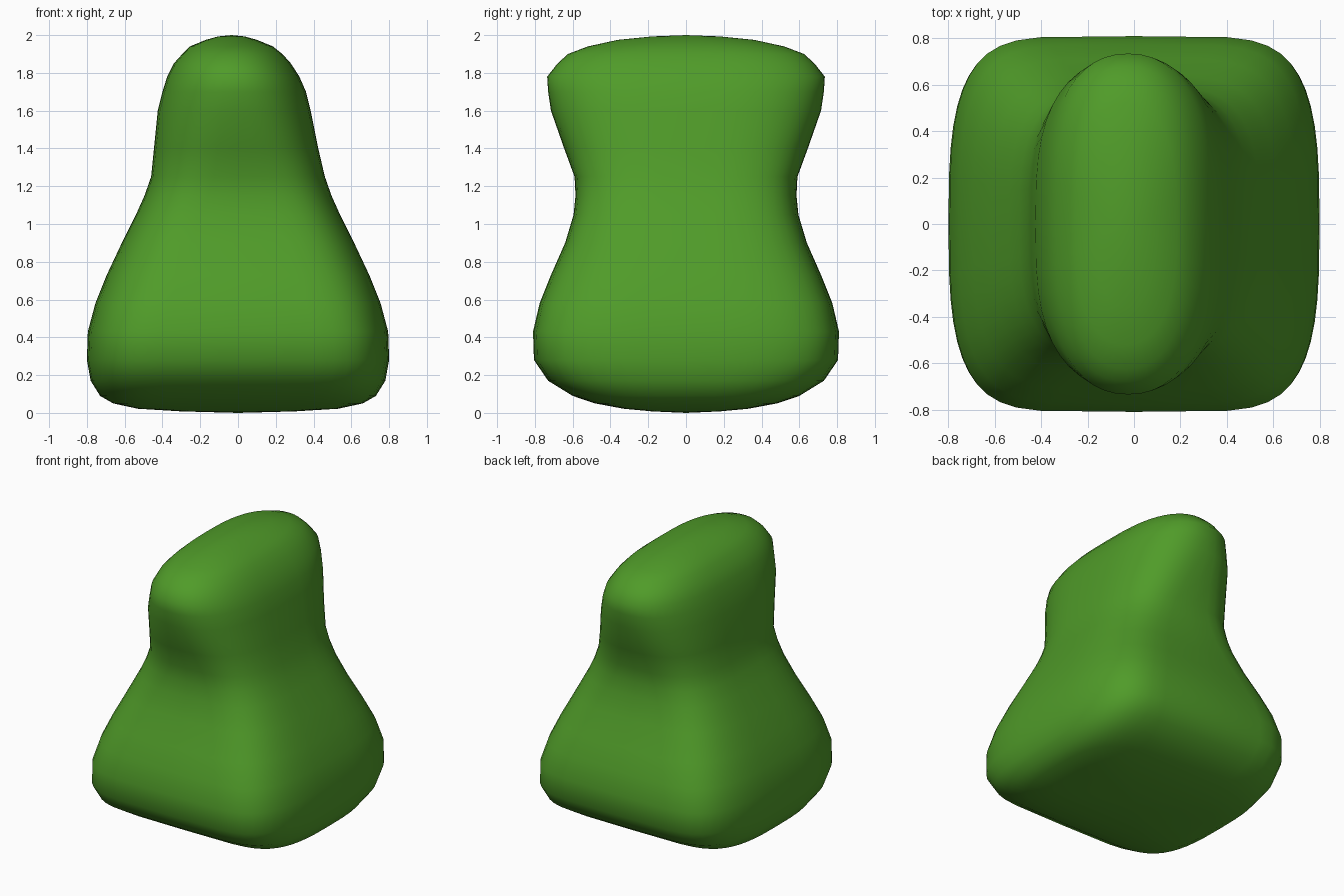
import bpy, bmesh, math

if "Cube" in bpy.data.objects:
    bpy.data.objects.remove(bpy.data.objects["Cube"])

# Level sections: height, half width x, half depth y, x exponent, y exponent, x shift
SECTIONS = [
    (0.008, 0.30, 0.18, 5, 2.5, 0),
    (0.022, 0.53, 0.33, 6, 2.8, 0),
    (0.05, 0.66, 0.48, 6, 3, 0),
    (0.09, 0.73, 0.60, 6, 3, 0),
    (0.17, 0.78, 0.73, 6, 3, 0),
    (0.28, 0.80, 0.805, 6, 3, 0),
    (0.43, 0.795, 0.81, 6, 3, 0),
    (0.58, 0.755, 0.775, 5.5, 3, 0),
    (0.73, 0.695, 0.715, 5, 3, 0),
    (0.90, 0.615, 0.64, 4.5, 3, 0),
    (1.05, 0.54, 0.595, 4, 3, 0),
    (1.15, 0.495, 0.585, 3.6, 3, 0),
    (1.25, 0.46, 0.59, 3.2, 3, 0),
    (1.40, 0.435, 0.645, 2.7, 3, -0.01),
    (1.60, 0.405, 0.715, 2.3, 3, -0.02),
    (1.70, 0.38, 0.73, 2.2, 3, -0.02),
    (1.78, 0.35, 0.735, 2.2, 3, -0.025),
    (1.85, 0.31, 0.68, 2.2, 3, -0.03),
    (1.90, 0.265, 0.625, 2.2, 3, -0.03),
    (1.94, 0.22, 0.52, 2.2, 2.8, -0.035),
    (1.975, 0.135, 0.36, 2.2, 2.5, -0.035),
    (1.993, 0.07, 0.18, 2, 2, -0.035),
]
SIDES = 48


def power(v, e):
    return math.copysign(abs(v) ** e, v) if abs(v) > 1e-6 else 0.0


bm = bmesh.new()

# Rounded-box rings that turn into an oval ridge at the top
rings = []
for z, hx, hy, px, py, cx in SECTIONS:
    ring = []
    for i in range(SIDES):
        a = math.tau * i / SIDES
        ring.append(bm.verts.new((cx + hx * power(math.cos(a), 2 / px),
                                  hy * power(math.sin(a), 2 / py), z)))
    rings.append(ring)

# Skin between rings
for low, high in zip(rings, rings[1:]):
    for i in range(SIDES):
        j = (i + 1) % SIDES
        bm.faces.new((low[i], low[j], high[j], high[i]))

# Closed bottom and top
bottom = bm.verts.new((0, 0, 0))
top = bm.verts.new((-0.035, 0, 2))
for i in range(SIDES):
    j = (i + 1) % SIDES
    bm.faces.new((rings[0][j], rings[0][i], bottom))
    bm.faces.new((rings[-1][i], rings[-1][j], top))
for f in bm.faces:
    f.smooth = True
bmesh.ops.recalc_face_normals(bm, faces=bm.faces)

mesh = bpy.data.meshes.new("rounded_body")
bm.to_mesh(mesh)
bm.free()
body = bpy.data.objects.new("rounded_body", mesh)
bpy.context.collection.objects.link(body)

# Green surface
green = bpy.data.materials.new("green")
green.diffuse_color = (0.08, 0.33, 0.022, 1)
green.use_nodes = True
green.node_tree.nodes["Principled BSDF"].inputs["Base Color"].default_value = green.diffuse_color
mesh.materials.append(green)
